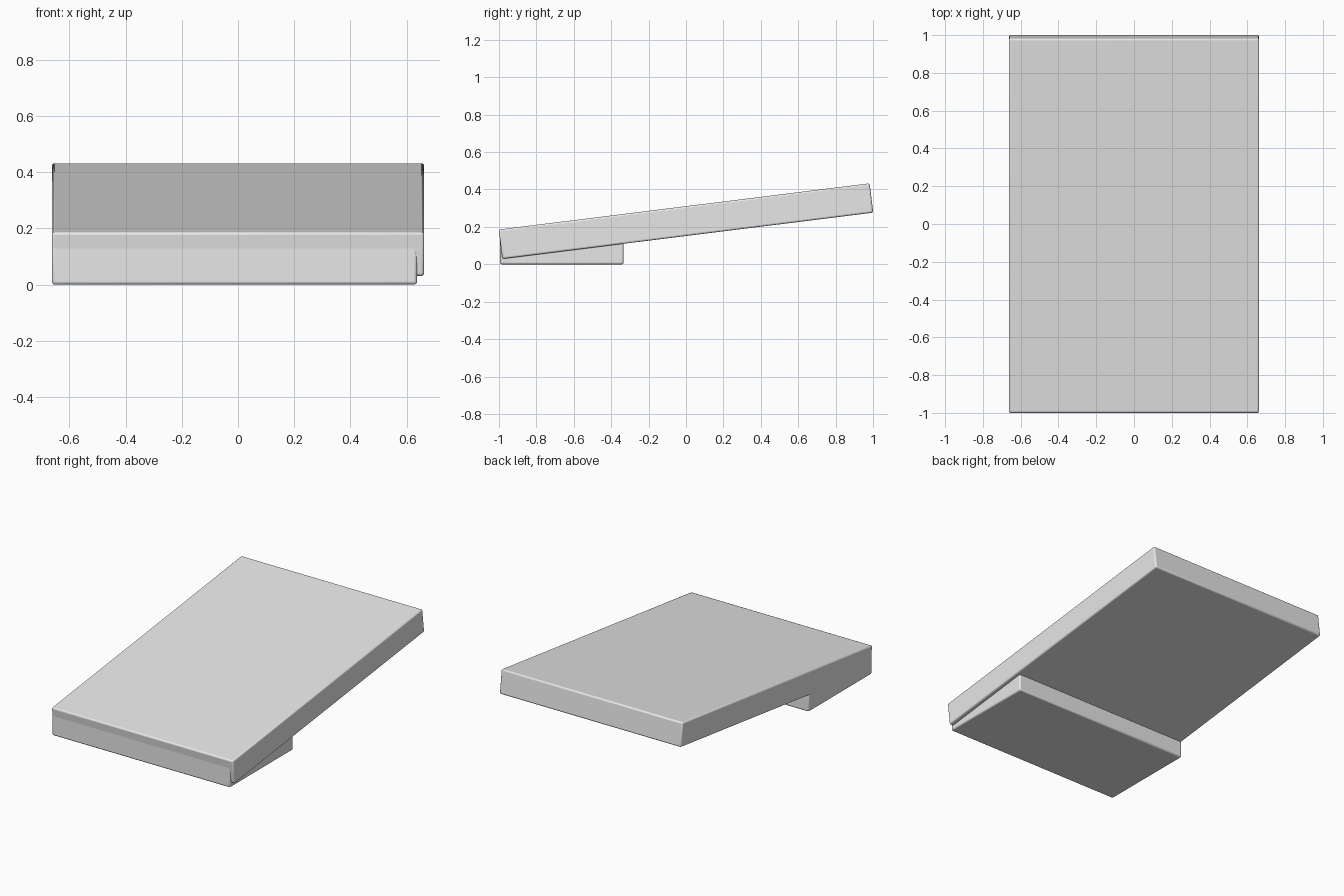
import bpy
import math

if "Cube" in bpy.data.objects:
    bpy.data.objects.remove(bpy.data.objects["Cube"])

grey = bpy.data.materials.new("light grey")
grey.diffuse_color = (0.8, 0.8, 0.8, 1.0)
grey.use_nodes = True
grey.node_tree.nodes["Principled BSDF"].inputs["Base Color"].default_value = grey.diffuse_color


def rounded_box(name, size, location, tilt=0.0, radius=0.01):
    """Box with softly rounded edges, tilted about x."""
    bpy.ops.mesh.primitive_cube_add(size=1, location=location)
    obj = bpy.context.object
    obj.name = name
    obj.scale = size
    bpy.ops.object.transform_apply(location=False, rotation=False, scale=True)
    obj.rotation_euler.x = tilt
    bevel = obj.modifiers.new("rounded edges", 'BEVEL')
    bevel.width = radius
    bevel.segments = 3
    bevel.limit_method = 'NONE'
    obj.data.materials.append(grey)
    bpy.ops.object.shade_smooth_by_angle(angle=math.radians(35))
    return obj


# Long sloping slab, raised towards the back
rounded_box("sloping_slab", (1.326, 1.998, 0.158), (0, 0, 0.231), math.radians(7.1))

# Low foot block under the front, flush left and slightly short on the right
rounded_box("foot_block", (1.300, 0.660, 0.150), (-0.0125, -0.664, 0.075))
